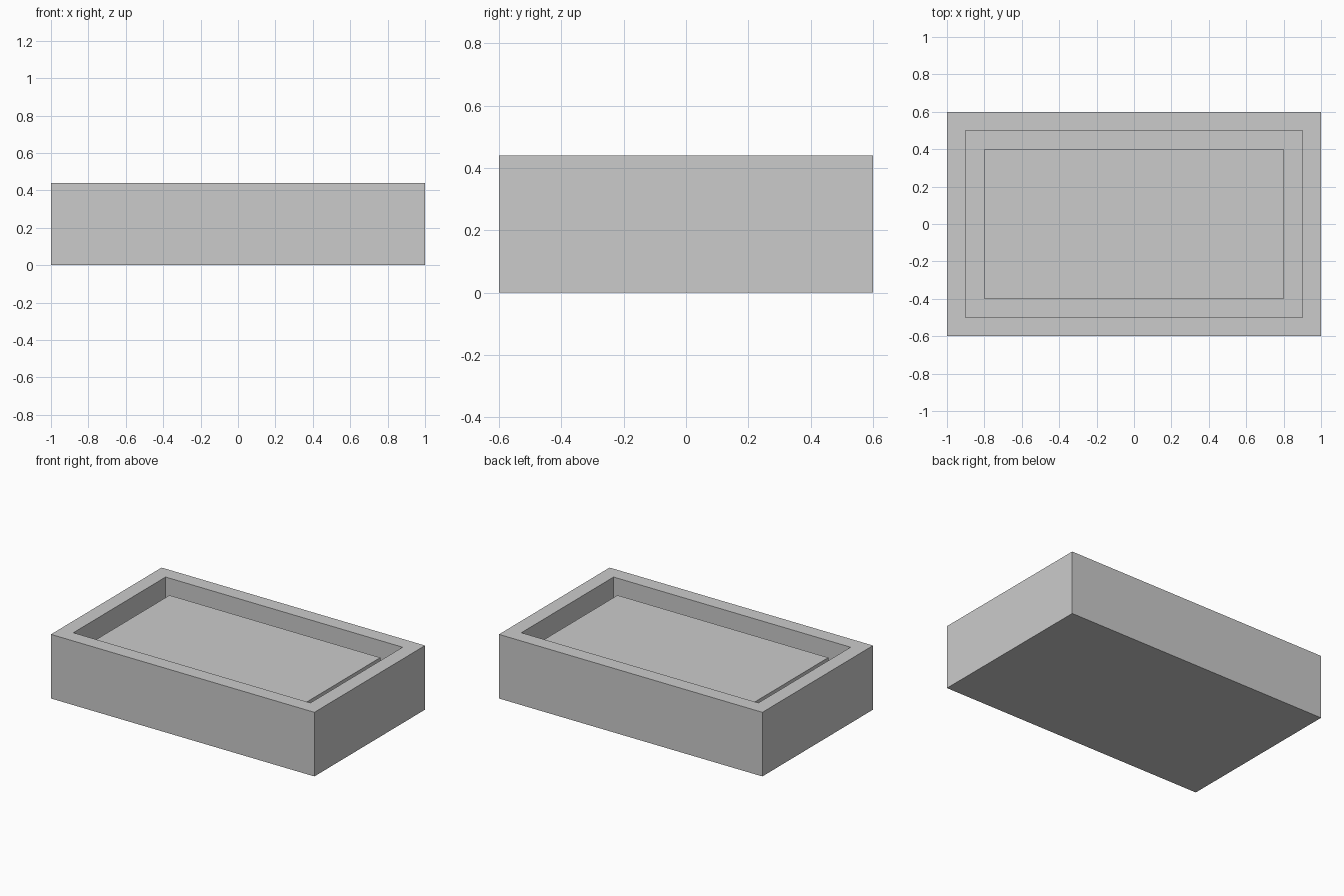
import bpy
import bmesh

cube = bpy.data.objects.get("Cube")
if cube:
    bpy.data.objects.remove(cube, do_unlink=True)

LENGTH, WIDTH, HEIGHT = 2.0, 1.2, 0.44
WALL = 0.1
FLOOR = 0.08
BLOCK_TOP = 0.38

grey = bpy.data.materials.new("plain grey")
grey.use_nodes = True
colour = (0.6, 0.6, 0.6, 1)
grey.diffuse_color = colour
grey.node_tree.nodes["Principled BSDF"].inputs["Base Color"].default_value = colour


def add_box(bm, length, width, bottom, top):
    """Add a centred box and return its top face."""
    verts = bmesh.ops.create_cube(bm, size=1)["verts"]
    for v in verts:
        v.co.x *= length
        v.co.y *= width
        v.co.z = top if v.co.z > 0 else bottom
    faces = {f for v in verts for f in v.link_faces}
    return max(faces, key=lambda f: f.calc_center_median().z)


def finish(bm, name):
    bmesh.ops.recalc_face_normals(bm, faces=bm.faces)
    mesh = bpy.data.meshes.new(name)
    bm.to_mesh(mesh)
    bm.free()
    mesh.materials.append(grey)
    obj = bpy.data.objects.new(name, mesh)
    bpy.context.collection.objects.link(obj)


# Tray: inset the rim, sink the floor, then raise the block inside the channel
bm = bmesh.new()
face = add_box(bm, LENGTH, WIDTH, 0, HEIGHT)
for level in (FLOOR, BLOCK_TOP):
    bmesh.ops.inset_region(bm, faces=[face], thickness=WALL, use_even_offset=True)
    # Extrude the inset face straight up or down to its level
    new = bmesh.ops.extrude_discrete_faces(bm, faces=[face])["faces"]
    face = new[0]
    for v in face.verts:
        v.co.z = level
finish(bm, "tray_with_raised_block")
